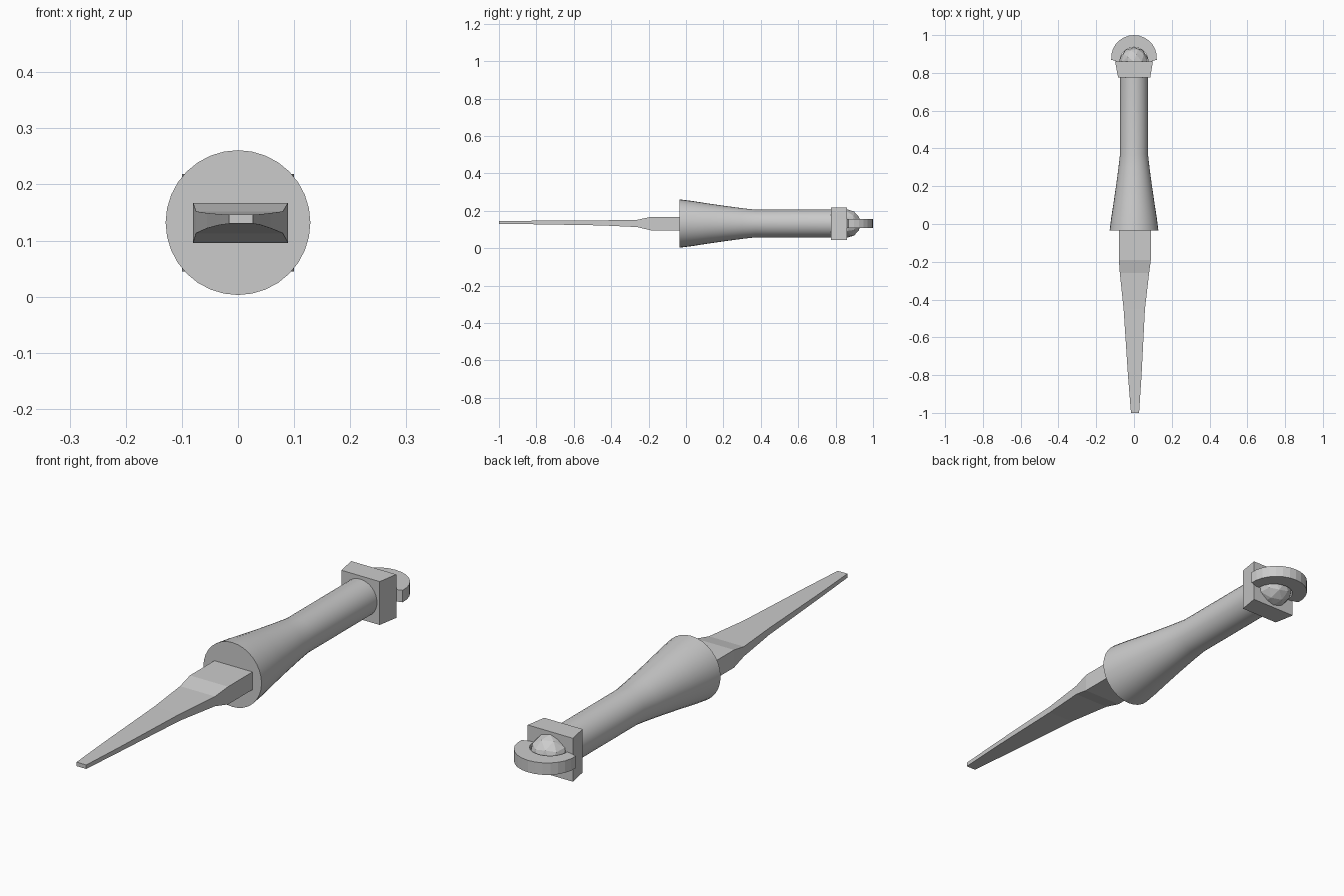
import bpy, bmesh
from math import sin, cos, pi, radians

if "Cube" in bpy.data.objects:
    bpy.data.objects.remove(bpy.data.objects["Cube"])

CZ = 0.132  # height of the long axis


def make(name, bm):
    bmesh.ops.recalc_face_normals(bm, faces=bm.faces)
    mesh = bpy.data.meshes.new(name)
    bm.to_mesh(mesh)
    bm.free()
    ob = bpy.data.objects.new(name, mesh)
    bpy.context.collection.objects.link(ob)
    return ob


def loft(name, rings, closed=False):
    """Skin matching loops of points; cap the ends unless closed."""
    bm = bmesh.new()
    loops = [[bm.verts.new(p) for p in ring] for ring in rings]
    pairs = list(zip(loops, loops[1:]))
    for a, b in pairs:
        n = len(a)
        for i in range(n):
            j = (i + 1) % n
            bm.faces.new((a[i], a[j], b[j], b[i]))
    bm.faces.new(loops[0])
    bm.faces.new(loops[-1])
    return make(name, bm)


def rect(y, x0, x1, z0, z1):
    return [(x0, y, z0), (x1, y, z0), (x1, y, z1), (x0, y, z1)]


def circle(y, r, n=32):
    return [(r * cos(2 * pi * i / n), y, CZ + r * sin(2 * pi * i / n)) for i in range(n)]


# Tapering blade with a thick root
loft("blade", [rect(*s) for s in (
    (-1.0, -0.016, 0.027, 0.130, 0.146),
    (-0.80, -0.032, 0.040, 0.128, 0.147),
    (-0.45, -0.055, 0.058, 0.122, 0.149),
    (-0.26, -0.075, 0.080, 0.113, 0.152),
    (-0.19, -0.080, 0.089, 0.096, 0.167),
    (-0.02, -0.080, 0.089, 0.096, 0.167))])

# Flared round handle
handle = loft("handle", [circle(y, r) for y, r in (
    (-0.035, 0.129), (0.03, 0.121), (0.12, 0.107), (0.21, 0.094),
    (0.30, 0.082), (0.37, 0.074), (0.78, 0.074))])
bpy.context.view_layer.objects.active = handle
handle.select_set(True)
bpy.ops.object.shade_smooth_by_angle(angle=radians(30))

# Wedge-shaped end block
loft("end_block", [rect(0.775, -0.084, 0.086, 0.045, 0.219),
                   rect(0.86, -0.1, 0.1, 0.045, 0.219)])

# Faceted dome, half sunk into the block
bm = bmesh.new()
bmesh.ops.create_icosphere(bm, subdivisions=2, radius=0.076)
bmesh.ops.translate(bm, verts=bm.verts, vec=(0, 0.86, CZ))
bmesh.ops.bisect_plane(bm, geom=bm.verts[:] + bm.edges[:] + bm.faces[:],
                       plane_co=(0, 0.85, 0), plane_no=(0, 1, 0), clear_inner=True)
bmesh.ops.holes_fill(bm, edges=[e for e in bm.edges if e.is_boundary])
make("dome", bm)

# Flat half ring around the dome
sections = []
for i in range(15):
    a = radians(-5 + 190 * i / 14)
    inner = (0.074 * cos(a), 0.862 + 0.074 * sin(a))
    outer = (0.121 * cos(a), 0.880 + 0.120 * sin(a))
    sections.append([(*inner, 0.109), (*outer, 0.109), (*outer, 0.157), (*inner, 0.157)])
loft("half_ring", sections)
